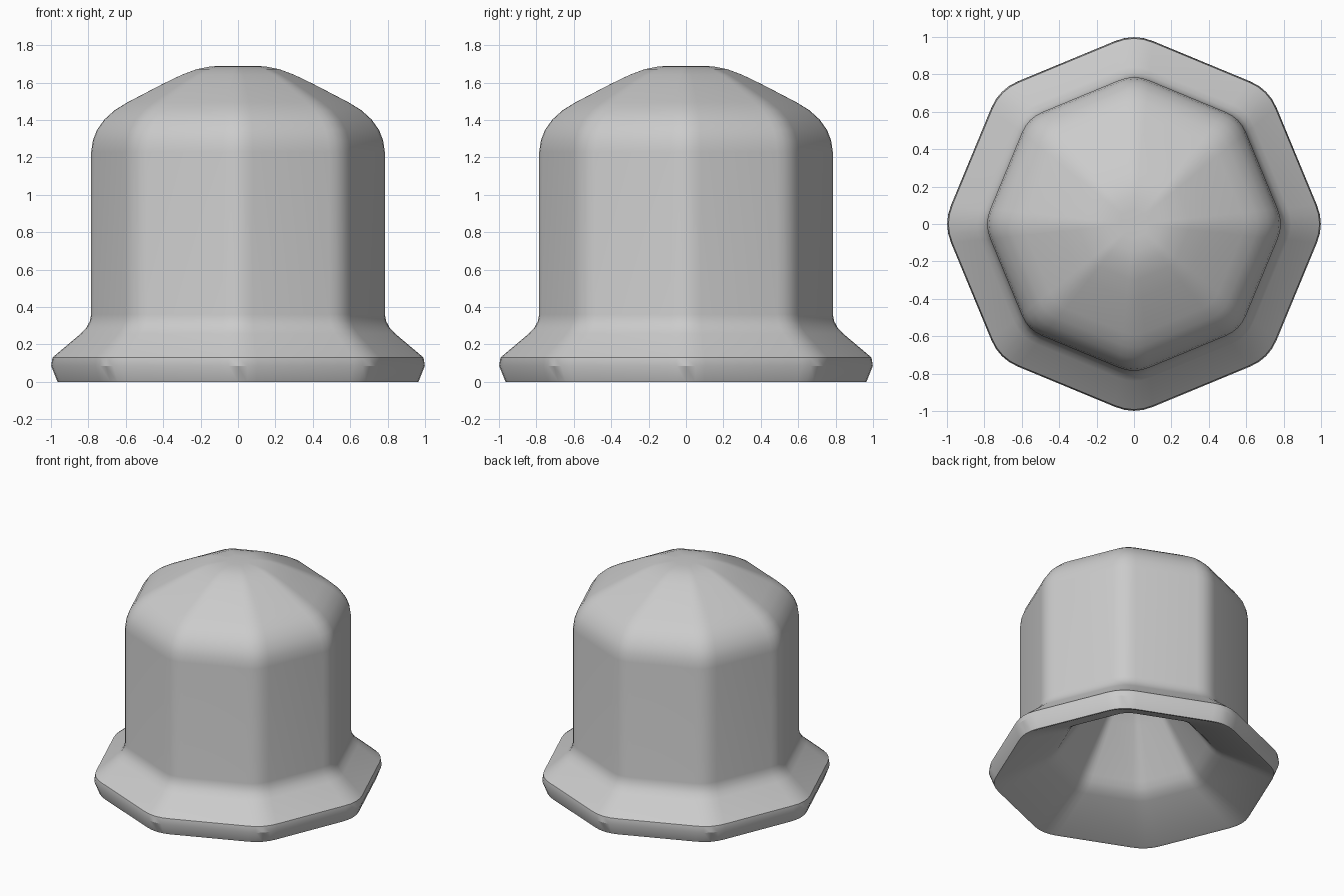
import bpy, bmesh, math
from mathutils import Vector

if "Cube" in bpy.data.objects:
    bpy.data.objects.remove(bpy.data.objects["Cube"])

SIDES, STEPS, ROUND = 8, 4, 0.14


def octagon():
    """Unit octagon with corners on the axes, each corner softened by a small curve."""
    c = [Vector((math.cos(k * math.tau / SIDES), math.sin(k * math.tau / SIDES))) for k in range(SIDES)]
    pts = []
    for k in range(SIDES):
        a = c[k].lerp(c[k - 1], ROUND)
        b = c[k].lerp(c[(k + 1) % SIDES], ROUND)
        for s in range(STEPS + 1):
            t = s / STEPS
            pts.append(a.lerp(c[k], t).lerp(c[k].lerp(b, t), t))
    top = max(p.x for p in pts)
    return [p / top for p in pts]


# Corner radius and height, from the outer crown down to the rim and up inside
profile = [(0.08, 1.69), (0.15, 1.686), (0.22, 1.672), (0.30, 1.642), (0.40, 1.594),
           (0.59, 1.495), (0.66, 1.452), (0.715, 1.402), (0.755, 1.345), (0.776, 1.29),
           (0.785, 1.23), (0.785, 0.36), (0.792, 0.325), (0.81, 0.29), (0.84, 0.258),
           (0.992, 0.13), (0.999, 0.085), (0.965, 0.0),
           (0.945, 0.005), (0.61, 0.168), (0.57, 0.192), (0.535, 0.225), (0.505, 0.265),
           (0.28, 0.58), (0.20, 0.68), (0.12, 0.76), (0.05, 0.80)]

bm = bmesh.new()
section = octagon()
rings = [[bm.verts.new((p.x * r, p.y * r, z)) for p in section] for r, z in profile]
n = len(section)
for up, low in zip(rings, rings[1:]):
    for i in range(n):
        j = (i + 1) % n
        bm.faces.new((up[i], low[i], low[j], up[j]))
# Crown cap and cavity ceiling
bm.faces.new(rings[0])
bm.faces.new(rings[-1][::-1])
bmesh.ops.recalc_face_normals(bm, faces=bm.faces[:])

mesh = bpy.data.meshes.new("bell_cap")
bm.to_mesh(mesh)
bm.free()
bell = bpy.data.objects.new("bell_cap", mesh)
bpy.context.collection.objects.link(bell)
bpy.context.view_layer.objects.active = bell
bell.select_set(True)
bpy.ops.object.shade_smooth_by_angle(angle=math.radians(30))
